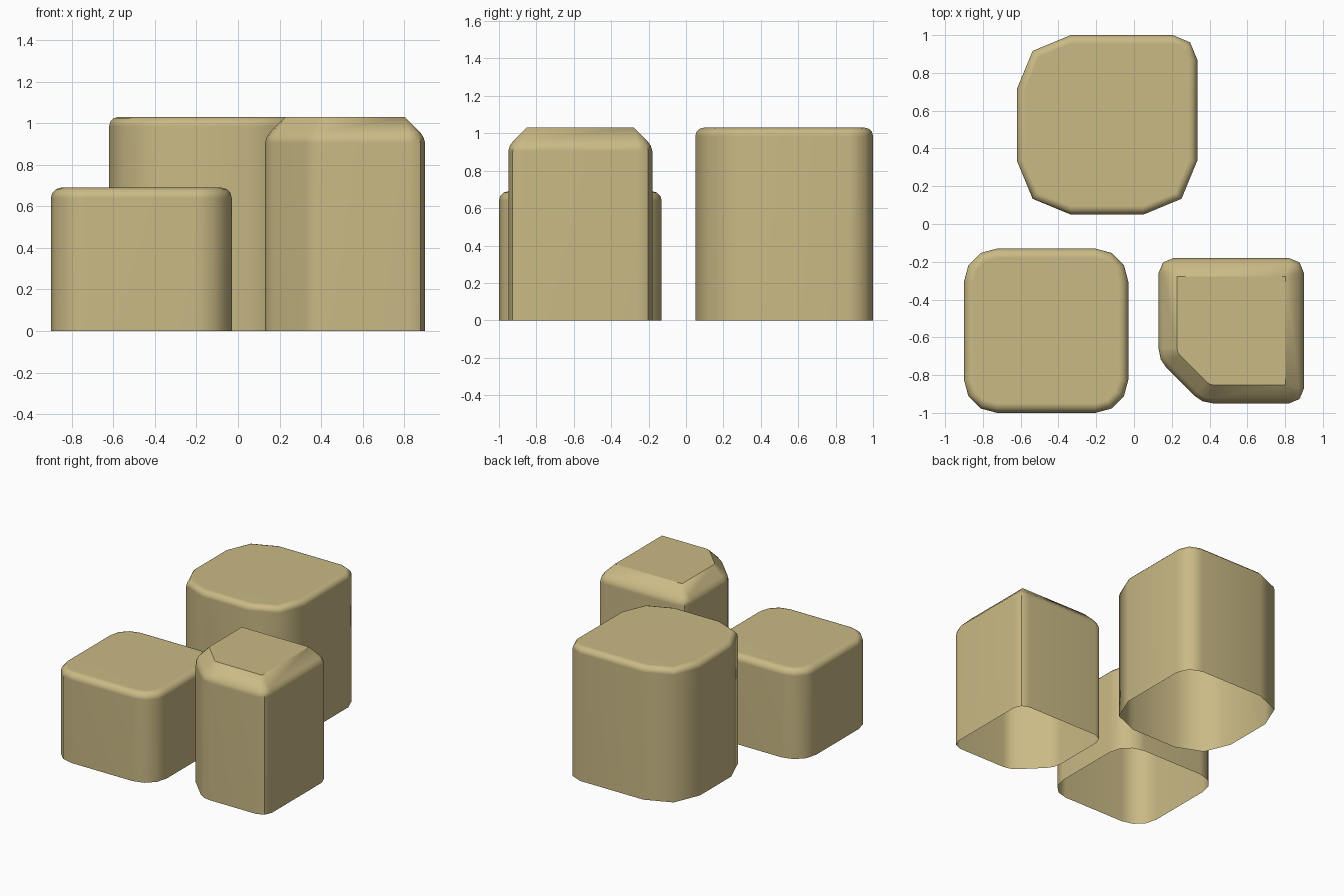
import bpy, bmesh, math
from mathutils import Vector

if "Cube" in bpy.data.objects:
    bpy.data.objects.remove(bpy.data.objects["Cube"])

tan = bpy.data.materials.new("sand_tan")
tan.diffuse_color = (0.59, 0.49, 0.235, 1)
tan.use_nodes = True
tan.node_tree.nodes["Principled BSDF"].inputs["Base Color"].default_value = tan.diffuse_color


def ring(corners, segs, inset):
    """Rounded outline of counter-clockwise corners (x, y, radius), moved inward."""
    pts = []
    n = len(corners)
    for i, (x, y, r) in enumerate(corners):
        p = Vector((x, y))
        e1 = (p - Vector(corners[i - 1][:2])).normalized()
        e2 = (Vector(corners[(i + 1) % n][:2]) - p).normalized()
        n1, n2 = Vector((e1.y, -e1.x)), Vector((e2.y, -e2.x))
        centre = p - max(r, inset) * (n1 + n2) / (1 + n1.dot(n2))
        rad = max(r - inset, 0)
        a = math.atan2(n1.y, n1.x)
        turn = math.acos(max(-1, min(1, n1.dot(n2))))
        for k in range(segs + 1):
            t = a + turn * k / segs
            pts.append(centre + rad * Vector((math.cos(t), math.sin(t))))
    return pts


def block(name, corners, segs, profile, angle):
    """Stack rings along a profile of (inset, z); open bottom, flat top."""
    bm = bmesh.new()
    rows = [[bm.verts.new((p.x, p.y, z)) for p in ring(corners, segs, d)]
            for d, z in profile]
    n = len(rows[0])
    for lo, hi in zip(rows, rows[1:]):
        for i in range(n):
            j = (i + 1) % n
            bm.faces.new((lo[i], lo[j], hi[j], hi[i]))
    bm.faces.new(rows[-1])
    bmesh.ops.remove_doubles(bm, verts=bm.verts, dist=0.0005)
    me = bpy.data.meshes.new(name)
    bm.to_mesh(me)
    bm.free()
    me.materials.append(tan)
    ob = bpy.data.objects.new(name, me)
    bpy.context.collection.objects.link(ob)
    bpy.ops.object.select_all(action='DESELECT')
    ob.select_set(True)
    bpy.context.view_layer.objects.active = ob
    bpy.ops.object.shade_smooth_by_angle(angle=math.radians(angle))
    mod = ob.modifiers.new("weighted", 'WEIGHTED_NORMAL')
    mod.keep_sharp = True


def soft_top(height, b, steps=3):
    """Straight wall ending in a small quarter-round edge."""
    arc = [math.pi / 2 * k / steps for k in range(steps + 1)]
    return [(0, 0)] + [(b - b * math.cos(t), height - b + b * math.sin(t)) for t in arc]


# Low block at front left
block("low_block",
      [(-0.90, -1.0, 0.175), (-0.03, -1.0, 0.175), (-0.03, -0.13, 0.175), (-0.90, -0.13, 0.175)],
      3, soft_top(0.69, 0.05), 40)

# Large tall block at the back, with one tighter corner
block("back_block",
      [(-0.62, 0.05, 0.285), (0.335, 0.05, 0.285), (0.335, 1.0, 0.13), (-0.62, 1.0, 0.285)],
      2, soft_top(1.03, 0.045), 50)

# Narrow tall block at front right: cut corner and chamfered top
block("chamfered_block",
      [(0.13, -0.72, 0.145), (0.36, -0.95, 0.145), (0.90, -0.95, 0.08),
       (0.90, -0.18, 0.08), (0.13, -0.18, 0.08)],
      2, [(0, 0), (0, 0.905), (0.008, 0.933), (0.025, 0.957), (0.098, 1.03)], 40)
